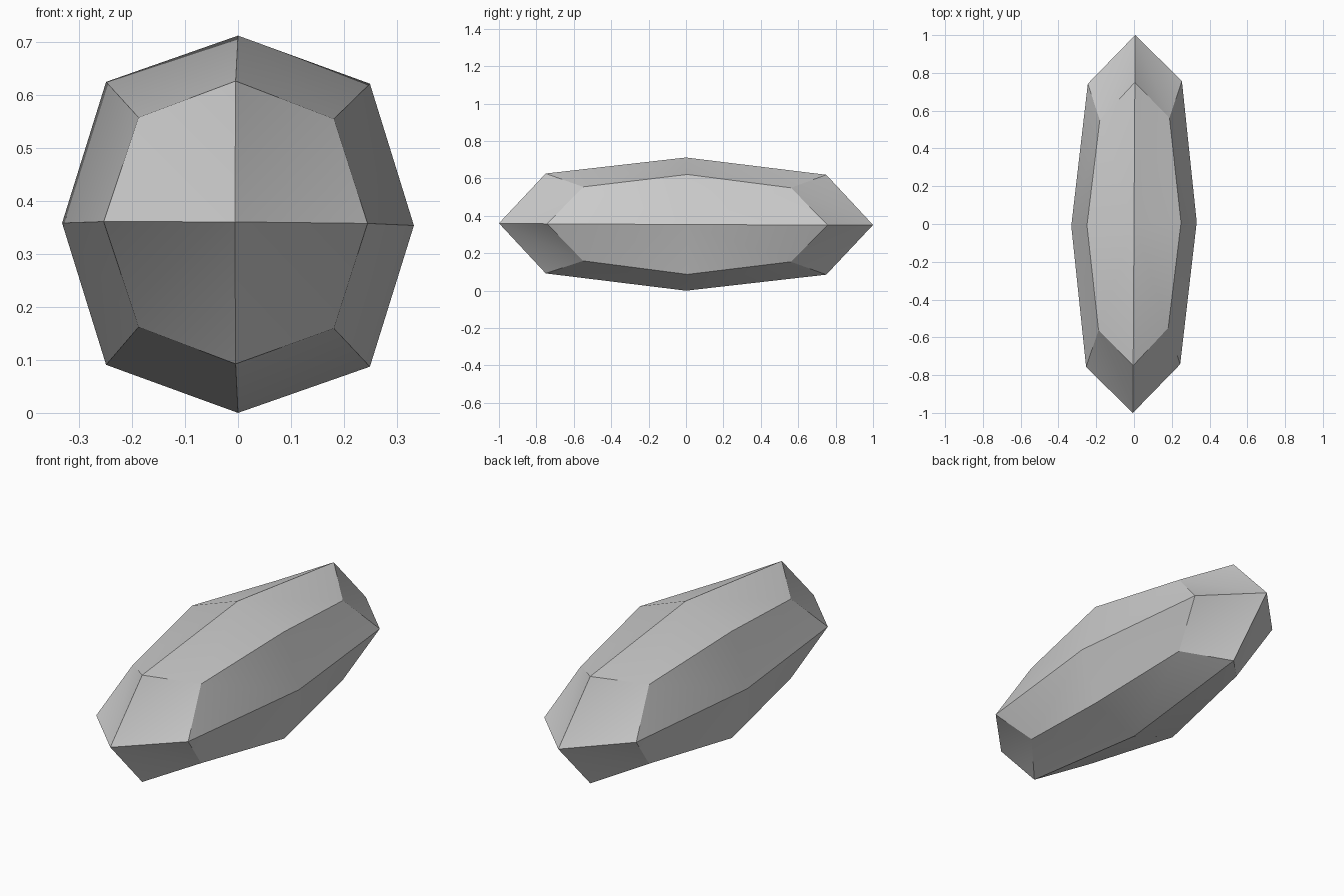
import bpy, bmesh, math
from mathutils import Matrix

default = bpy.data.objects.get("Cube")
if default:
    bpy.data.objects.remove(default, do_unlink=True)

# Grey stone material
grey = (0.6, 0.6, 0.6, 1.0)
mat = bpy.data.materials.new("stone_grey")
mat.use_nodes = True
mat.diffuse_color = grey
mat.node_tree.nodes["Principled BSDF"].inputs["Base Color"].default_value = grey

# Rounded cube: each side becomes four facets
bm = bmesh.new()
bmesh.ops.create_cube(bm, size=2)
bmesh.ops.subdivide_edges(bm, edges=bm.edges[:], cuts=1, use_grid_fill=True)


def kind(v):
    """1 = side centre, 2 = edge middle, 3 = corner"""
    return sum(abs(c) > 0.5 for c in v.co)


kinds = {v: kind(v) for v in bm.verts}
for v, k in kinds.items():
    v.co *= {1: 1.0, 2: 0.75, 3: 5 / 9}[k]

# Crease every facet from side centre to corner
for f in bm.faces[:]:
    centre = next(v for v in f.verts if kinds[v] == 1)
    corner = next(v for v in f.verts if kinds[v] == 3)
    bmesh.utils.face_split(f, centre, corner)

# Stretch into a long stone with a very slight skew
bm.transform(Matrix.Diagonal((0.332, 1.0, 0.356, 1.0)))
for v in bm.verts:
    x, y, z = v.co
    v.co = (x + 0.006 * y, y + 0.03 * x, z - 0.0045 * y - 0.007 * x)
lowest = min(v.co.z for v in bm.verts)
bmesh.ops.translate(bm, verts=bm.verts[:], vec=(0, 0, -lowest))
bmesh.ops.recalc_face_normals(bm, faces=bm.faces[:])

mesh = bpy.data.meshes.new("long_stone")
bm.to_mesh(mesh)
bm.free()
mesh.materials.append(mat)
stone = bpy.data.objects.new("long_stone", mesh)
bpy.context.scene.collection.objects.link(stone)

# Smooth shading with sharp ridges kept
bpy.ops.object.select_all(action='DESELECT')
stone.select_set(True)
bpy.context.view_layer.objects.active = stone
bpy.ops.object.shade_smooth_by_angle(angle=math.radians(30))
